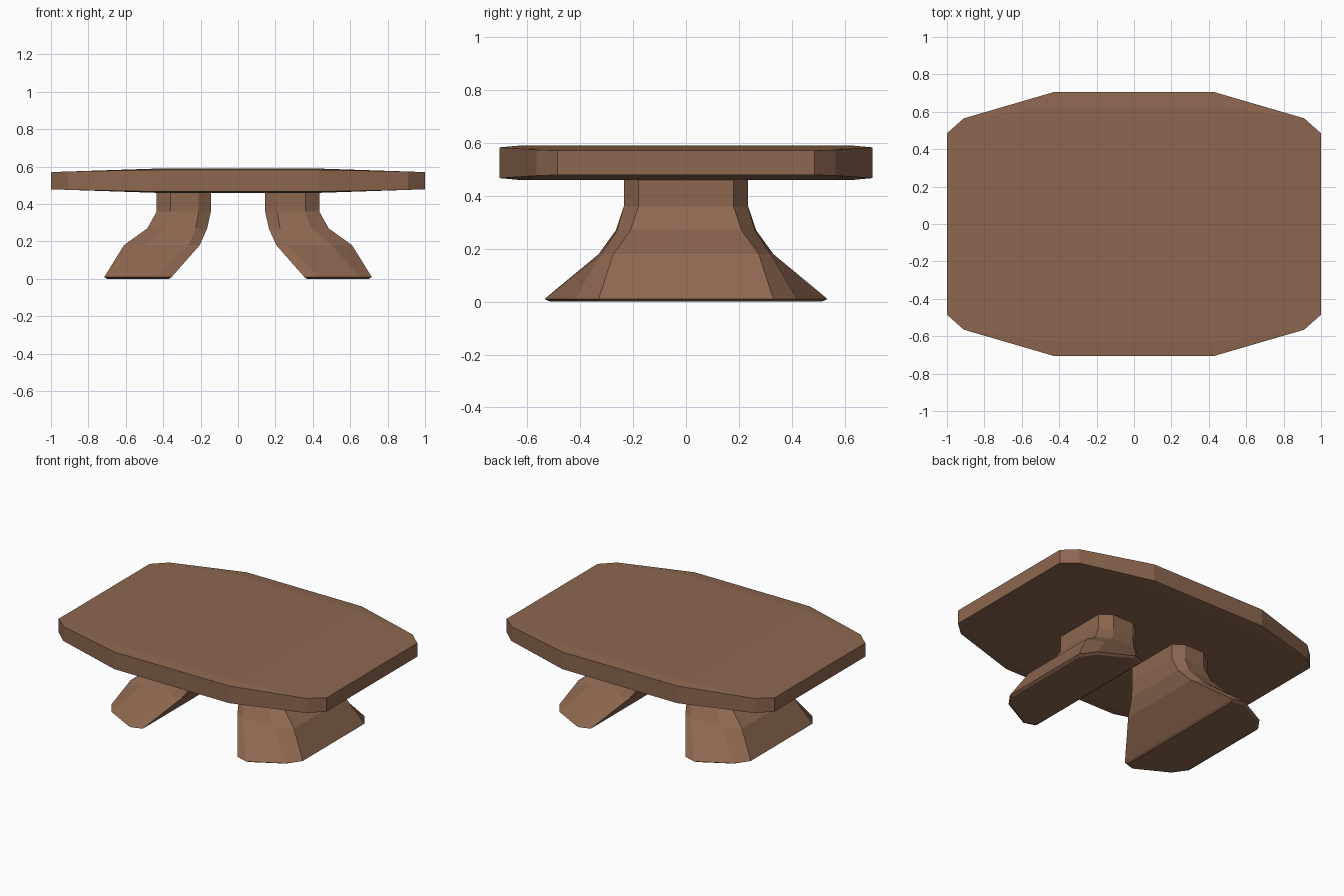
import bpy
import bmesh

cube = bpy.data.objects.get("Cube")
if cube:
    bpy.data.objects.remove(cube, do_unlink=True)

# Single wood colour
wood = bpy.data.materials.new("brown wood")
wood.use_nodes = True
wood.diffuse_color = (0.266, 0.136, 0.079, 1)
wood.node_tree.nodes["Principled BSDF"].inputs["Base Color"].default_value = wood.diffuse_color


def finish(bm, name):
    bmesh.ops.recalc_face_normals(bm, faces=bm.faces)
    mesh = bpy.data.meshes.new(name)
    bm.to_mesh(mesh)
    bm.free()
    mesh.materials.append(wood)
    obj = bpy.data.objects.new(name, mesh)
    bpy.context.collection.objects.link(obj)
    return obj


def bridge(bm, a, b):
    for i in range(len(a)):
        j = (i + 1) % len(a)
        bm.faces.new((a[i], a[j], b[j], b[i]))


# Tabletop: clipped outline with a gently crowned top and underside
def around(quarter):
    """Repeat a quarter outline round all four corners, counter-clockwise."""
    flip = quarter[::-1]
    return (quarter + [(-x, y, h) for x, y, h in flip]
            + [(-x, -y, h) for x, y, h in quarter]
            + [(x, -y, h) for x, y, h in flip])


MID = 0.525
outline = around([(1, 0.485, 0.046), (0.91, 0.565, 0.049), (0.43, 0.705, 0.058)])
crown = around([(0.43, 0.63, 0.065)])

bm = bmesh.new()
rims = []
for side in (1, -1):
    rim = [bm.verts.new((x, y, MID + side * h)) for x, y, h in outline]
    c = [bm.verts.new((x, y, MID + side * h)) for x, y, h in crown]
    bm.faces.new(c)
    for k in range(4):
        r = rim[3 * k:3 * k + 3]
        bm.faces.new([c[k]] + r[:2])
        bm.faces.new([c[k]] + r[1:])
    for k in (0, 2):
        n = (k + 1) % 4
        # long rim between the crown corners
        bm.faces.new((c[k], rim[3 * k + 2], rim[3 * n], c[n])
                     if k % 2 else (c[k], rim[3 * k + 2], rim[3 * n + 0], c[n]))
        # sloping end panel
        m = (k + 2) % 4
        bm.faces.new((c[n], rim[3 * n + 2], rim[3 * m], c[m]))
    rims.append(rim)
bridge(bm, rims[0], rims[1])
finish(bm, "tabletop")

# Legs: each level is z, then (x, half depth) from the inner to the outer side
levels = [
    (0.47, (0.145, 0.19), (0.21, 0.235), (0.36, 0.235), (0.435, 0.18)),
    (0.36, (0.145, 0.19), (0.21, 0.235), (0.36, 0.235), (0.435, 0.18)),
    (0.27, (0.165, 0.22), (0.225, 0.265), (0.39, 0.26), (0.485, 0.21)),
    (0.18, (0.205, 0.30), (0.265, 0.33), (0.50, 0.32), (0.61, 0.275)),
    (0.01, (0.355, 0.51), (0.435, 0.535), (0.65, 0.42), (0.715, 0.33)),
]


def leg(name, side):
    bm = bmesh.new()
    rings = []
    for z, *half in levels:
        loop = half + [(x, -y) for x, y in half[::-1]]
        rings.append([bm.verts.new((side * x, y, z)) for x, y in loop])
    for a, b in zip(rings, rings[1:]):
        bridge(bm, a, b)
    bm.faces.new(rings[0])
    # slightly bevelled sole
    sole = [bm.verts.new((side * 0.53 + (v.co.x - side * 0.53) * 0.92, v.co.y * 0.96, 0))
            for v in rings[-1]]
    bridge(bm, rings[-1], sole)
    bm.faces.new(sole)
    finish(bm, name)


leg("left_leg", 1)
leg("right_leg", -1)
